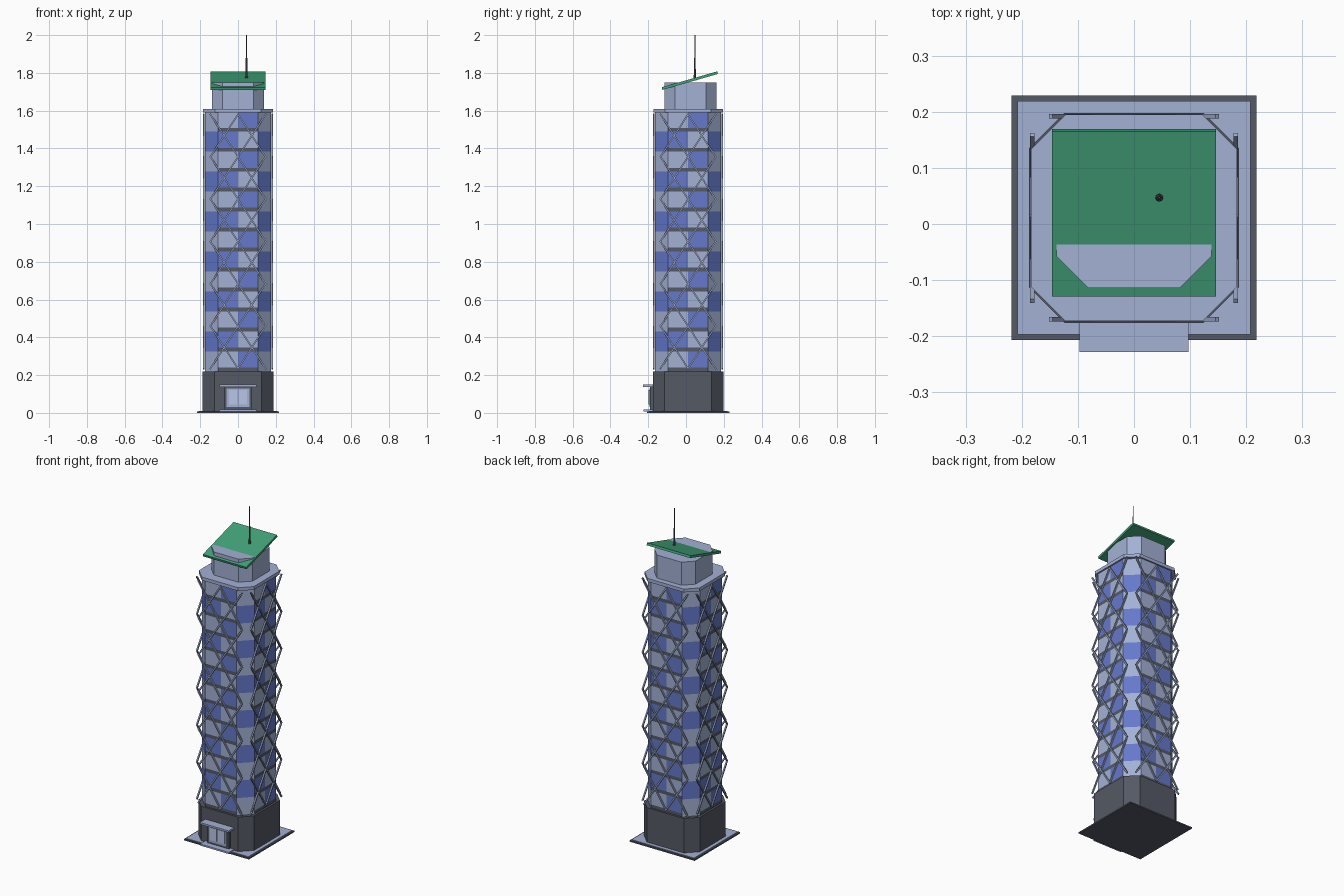
import bpy, bmesh, math
from mathutils import Vector, Matrix

cube = bpy.data.objects.get("Cube")
if cube:
    bpy.data.objects.remove(cube, do_unlink=True)


def material(name, rgb):
    m = bpy.data.materials.new(name)
    m.use_nodes = True
    m.diffuse_color = (*rgb, 1)
    m.node_tree.nodes["Principled BSDF"].inputs["Base Color"].default_value = (*rgb, 1)
    return m


PALE = material("pale_stone", (0.37, 0.44, 0.66))
BLUE = material("blue_glass", (0.13, 0.19, 0.60))
DARK = material("dark_stone", (0.09, 0.10, 0.13))
GREEN = material("green_roof", (0.055, 0.36, 0.19))
DOOR = material("door_glass", (0.48, 0.57, 0.80))
STEEL = material("brace_steel", (0.33, 0.39, 0.56))

CY = 0.011            # tower axis in y
Z0, Z1 = 0.22, 1.595  # glazed shaft
FLOORS = 13


def finish(name, bm, *mats):
    bmesh.ops.recalc_face_normals(bm, faces=bm.faces)
    mesh = bpy.data.meshes.new(name)
    bm.to_mesh(mesh)
    bm.free()
    for m in mats:
        mesh.materials.append(m)
    ob = bpy.data.objects.new(name, mesh)
    bpy.context.collection.objects.link(ob)
    return ob


def box(name, x, y, z, mat):
    bm = bmesh.new()
    size = [b - a for a, b in (x, y, z)]
    mid = [(a + b) / 2 for a, b in (x, y, z)]
    bmesh.ops.create_cube(bm, size=1, matrix=Matrix.Translation(mid) @ Matrix.Diagonal((*size, 1)))
    return finish(name, bm, mat)


def octagon(half, cut, mids=False):
    """Square with cut corners, counterclockwise from the front left."""
    side = [(-half + cut, -half), (0, -half), (half - cut, -half)]
    if not mids:
        side.pop(1)
    pts = []
    for _ in range(4):
        pts += side
        side = [(-y, x) for x, y in side]
    return pts


def loft(bm, pts, levels, cy):
    """Stack rings of one outline; returns walls as (level, side, face)."""
    rings = [[bm.verts.new((x, y + cy, z)) for x, y in pts] for z in levels]
    n = len(pts)
    walls = [(k, i, bm.faces.new((a[i], a[(i + 1) % n], b[(i + 1) % n], b[i])))
             for k, (a, b) in enumerate(zip(rings, rings[1:])) for i in range(n)]
    bm.faces.new(rings[0][::-1])
    bm.faces.new(rings[-1])
    return walls


def prism(name, half, cut, z0, z1, mat, cy=CY):
    bm = bmesh.new()
    loft(bm, octagon(half, cut), (z0, z1), cy)
    return finish(name, bm, mat)


# Ground plate with pale paving
box("ground_plate", (-0.218, 0.218), (CY - 0.218, CY + 0.218), (0, 0.008), DARK)
box("paving", (-0.208, 0.208), (CY - 0.208, CY + 0.208), (0.006, 0.011), PALE)

# Plinth and entrance
prism("plinth", 0.187, 0.063, 0.008, Z0, DARK)
box("entrance_step", (-0.097, 0.097), (-0.226, -0.17), (0.008, 0.018), PALE)
box("entrance_canopy", (-0.097, 0.097), (-0.228, -0.17), (0.138, 0.149), PALE)
box("entrance_frame", (-0.072, 0.072), (-0.19, -0.17), (0.018, 0.138), DARK)
box("door_surround", (-0.06, 0.06), (-0.194, -0.188), (0.03, 0.13), PALE)
for side, name in ((-1, "right_door"), (1, "left_door")):
    x = sorted((side * 0.005, side * 0.048))
    box(name, x, (-0.198, -0.19), (0.045, 0.12), DOOR)

# Glazed shaft: chequered half bays, dark floor bands, alternating corners
step = (Z1 - Z0) / FLOORS
levels = [Z0 + step * f + d for f in range(FLOORS) for d in (0, 0.02)] + [Z1]
bm = bmesh.new()
for k, i, face in loft(bm, octagon(0.175, 0.07, mids=True), levels, CY):
    floor, panel = divmod(k, 2)
    part = i % 3
    if part == 2:
        face.material_index = floor % 2
    else:
        face.material_index = (floor + part) % 2 if panel else 2
finish("glazed_shaft", bm, PALE, BLUE, DARK)

# Diagonal bracing in front of each side
bm = bmesh.new()


def rod(a, b, width=0.008):
    a, b = Vector(a), Vector(b)
    d = b - a
    turn = d.to_track_quat('Z', 'Y').to_matrix().to_4x4()
    shape = Matrix.Diagonal((width, width, d.length + width, 1))
    bmesh.ops.create_cube(bm, size=1, matrix=Matrix.Translation((a + b) / 2) @ turn @ shape)


ROWS = 6
rise = 1.345 / ROWS
for quarter in range(4):
    spin = Matrix.Translation((0, CY, 0)) @ Matrix.Rotation(quarter * math.pi / 2, 4, 'Z')
    for row in range(ROWS):
        low = 0.235 + row * rise
        for x in (-0.146, 0.146):
            for xa, xb in ((0, x), (x, 0)):
                rod(spin @ Vector((xa, -0.181, low)), spin @ Vector((xb, -0.181, low + rise)))
finish("diagonal_braces", bm, STEEL)

# Parapet and penthouse
prism("parapet", 0.184, 0.062, 1.59, 1.61, PALE)
prism("penthouse", 0.138, 0.056, 1.60, 1.75, PALE, cy=0.024)

# Tilted roof slab
roof = box("tilted_roof", (-0.146, 0.146), (-0.153, 0.153), (-0.007, 0.007), GREEN)
roof.location = (0, 0.02, 1.759)
roof.rotation_euler.x = math.radians(16)

# Antenna mast
for name, r1, r2, z0, z1 in (("mast_foot", 0.008, 0.006, 1.76, 1.79),
                             ("mast_lower", 0.005, 0.004, 1.785, 1.88),
                             ("mast_upper", 0.003, 0.002, 1.875, 2.0)):
    bm = bmesh.new()
    bmesh.ops.create_cone(bm, cap_ends=True, segments=8, radius1=r1, radius2=r2, depth=z1 - z0,
                          matrix=Matrix.Translation((0.045, 0.047, (z0 + z1) / 2)))
    finish(name, bm, DARK)
